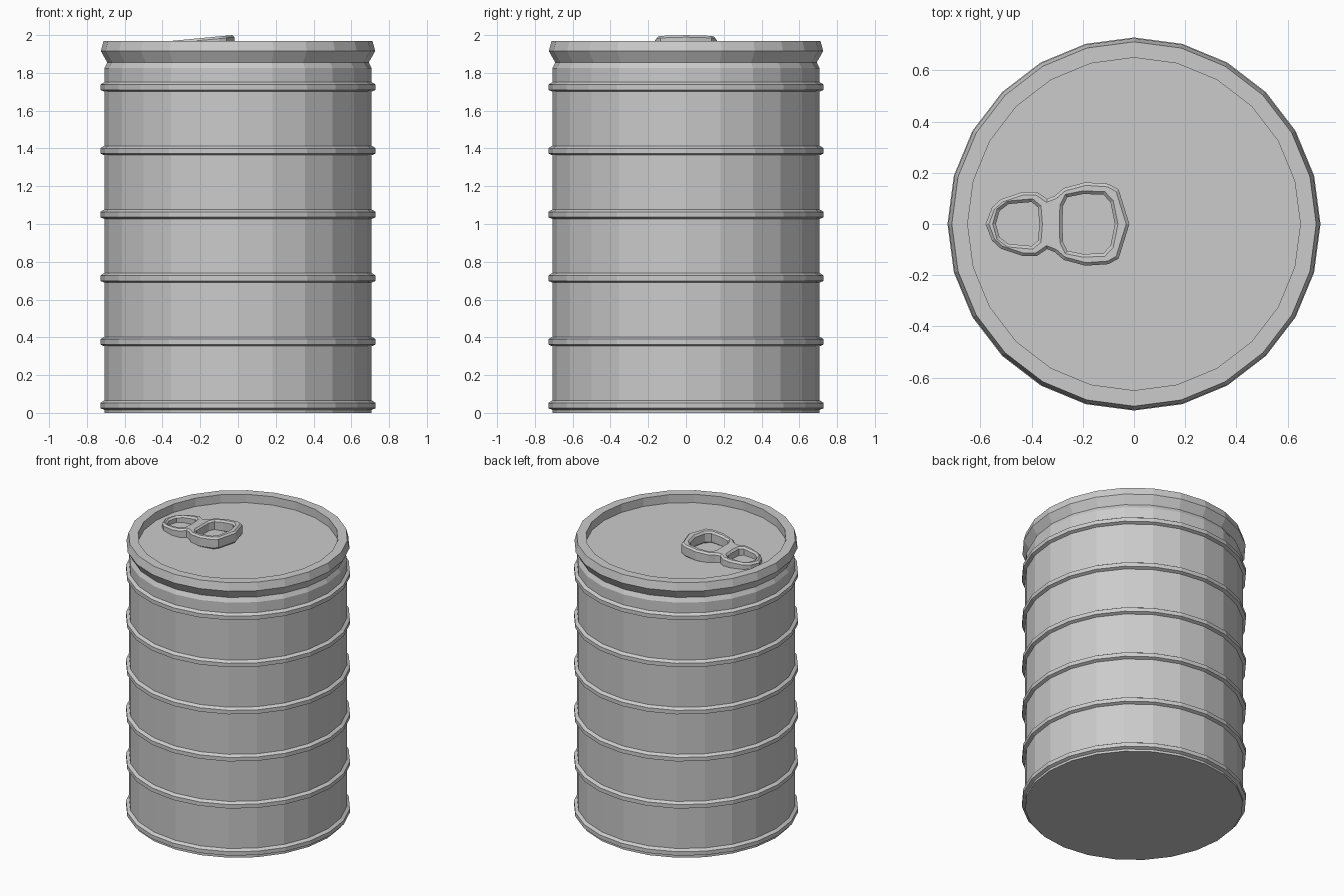
import bpy, bmesh, math

if "Cube" in bpy.data.objects:
    bpy.data.objects.remove(bpy.data.objects["Cube"])

SEGMENTS = 24


def make_object(name, mesh):
    obj = bpy.data.objects.new(name, mesh)
    bpy.context.collection.objects.link(obj)
    return obj


def lathe(name, profile):
    """Spin an (r, z) profile around z; close it with flat end caps."""
    bm = bmesh.new()
    rings = []
    for r, z in profile:
        rings.append([bm.verts.new((r * math.cos(2 * math.pi * i / SEGMENTS),
                                    r * math.sin(2 * math.pi * i / SEGMENTS), z))
                      for i in range(SEGMENTS)])
    for a, b in zip(rings, rings[1:]):
        for i in range(SEGMENTS):
            j = (i + 1) % SEGMENTS
            bm.faces.new((a[i], a[j], b[j], b[i]))
    bm.faces.new(rings[0][::-1])
    bm.faces.new(rings[-1])
    bmesh.ops.recalc_face_normals(bm, faces=bm.faces[:])
    mesh = bpy.data.meshes.new(name)
    bm.to_mesh(mesh)
    bm.free()
    return make_object(name, mesh)


# Can body: ribbed wall, flared rim, recessed lid
R, RIB = 0.708, 0.729
profile = [(R, 0.0)]
for k in range(6):
    z = 0.04 + k * 0.337
    profile += [(R, z - 0.024), (RIB, z - 0.015), (RIB, z + 0.013), (R, z + 0.026)]
profile += [(R, 1.825), (0.692, 1.855), (0.726, 1.915), (0.712, 1.97),
            (0.65, 1.97), (0.65, 1.91)]
lathe("can_body", profile)

# Pull tab: half outlines on the +y side, mirrored, with two finger holes
outer = [(-0.018, 0), (-0.06, 0.135), (-0.10, 0.157), (-0.19, 0.163), (-0.275, 0.14),
         (-0.31, 0.11), (-0.34, 0.098), (-0.38, 0.125), (-0.435, 0.125),
         (-0.52, 0.097), (-0.555, 0.065), (-0.58, 0)]
big_hole = [(-0.075, 0), (-0.092, 0.085), (-0.12, 0.115), (-0.20, 0.117),
            (-0.26, 0.105), (-0.278, 0.07), (-0.279, 0)]
small_hole = [(-0.37, 0), (-0.375, 0.065), (-0.40, 0.086), (-0.49, 0.078),
              (-0.525, 0.052), (-0.54, 0)]

BEVEL = 0.012
curve = bpy.data.curves.new("tab_outline", "CURVE")
curve.dimensions = "2D"
curve.fill_mode = "BOTH"
curve.extrude = 0.03
curve.bevel_depth = BEVEL
curve.bevel_resolution = 0
curve.offset = -BEVEL
for half in (outer, big_hole, small_hole):
    loop = half + [(x, -y) for x, y in half[-2:0:-1]]
    spline = curve.splines.new("POLY")
    spline.points.add(len(loop) - 1)
    for p, (x, y) in zip(spline.points, loop):
        p.co = (x, y, 0, 1)
    spline.use_cyclic_u = True

helper = make_object("tab_outline", curve)
bpy.context.view_layer.update()
mesh = bpy.data.meshes.new_from_object(
    helper.evaluated_get(bpy.context.evaluated_depsgraph_get()))
bpy.data.objects.remove(helper)

# Tilt the tab so its right end is lifted
top = max(v.co.z for v in mesh.vertices)
for v in mesh.vertices:
    v.co.z += 2.0 - top + 0.095 * (v.co.x + 0.03)
for p in mesh.polygons:
    p.use_smooth = False
mesh.name = "pull_tab"
make_object("pull_tab", mesh)
